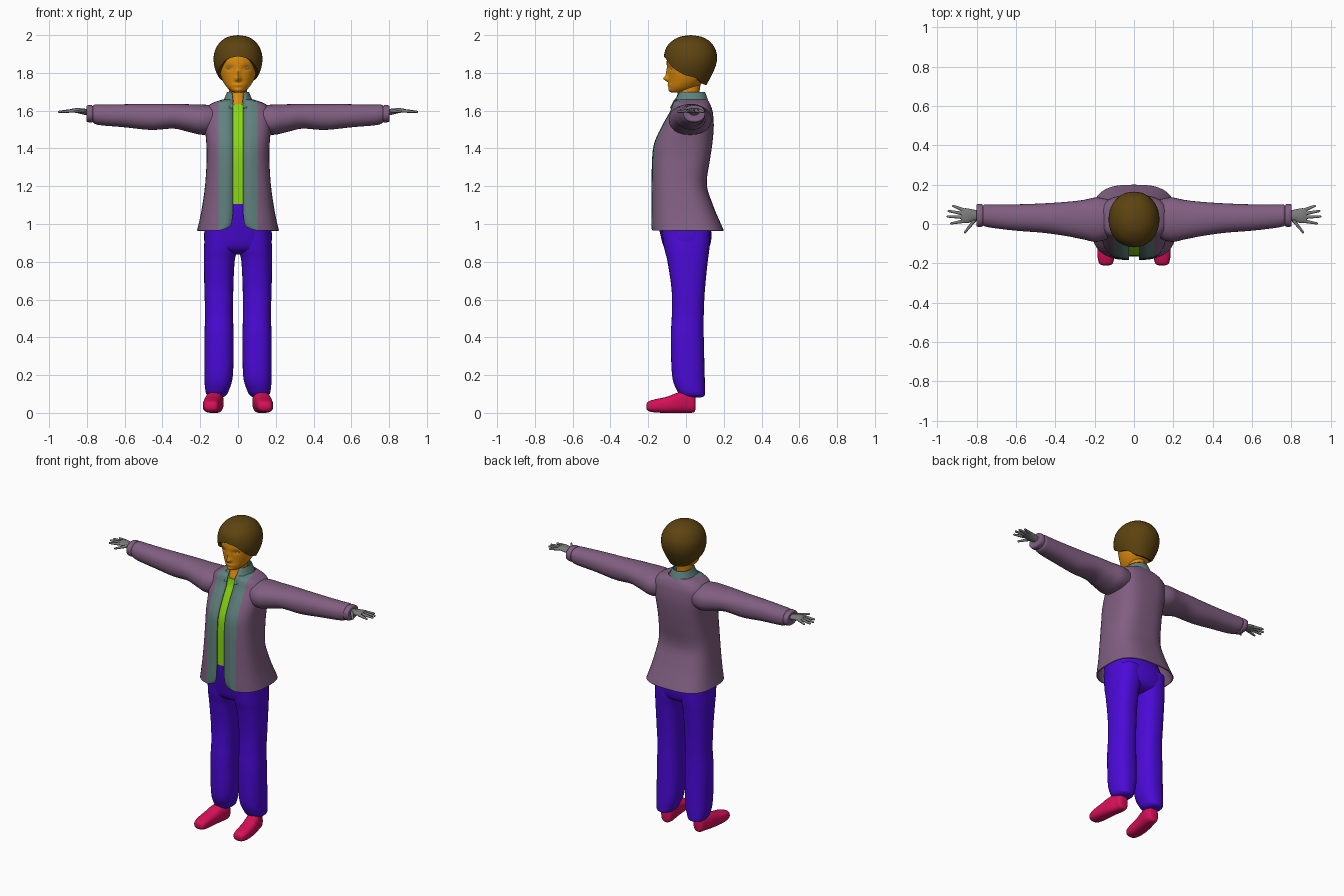
import bpy, bmesh
from math import sin, cos, asin, pi, exp, copysign, radians
from mathutils import Vector, Matrix

start_cube = bpy.data.objects.get("Cube")
if start_cube:
    bpy.data.objects.remove(start_cube, do_unlink=True)


def material(name, r, g, b):
    mat = bpy.data.materials.new(name)
    mat.use_nodes = True
    mat.diffuse_color = (r, g, b, 1)
    mat.node_tree.nodes["Principled BSDF"].inputs["Base Color"].default_value = (r, g, b, 1)
    return mat


SKIN = material("orange skin", .75, .27, .004)
HAIR = material("brown hair", .11, .056, .005)
JACKET = material("mauve jacket", .22, .115, .22)
LAPEL = material("grey green lapel", .115, .22, .205)
SHIRT = material("lime shirt", .25, .68, .005)
TROUSERS = material("violet trousers", .07, .003, .68)
SHOES = material("crimson shoes", .68, .005, .1)
GREY = material("grey hands", .2, .2, .2)
EYES = material("pale grey eyes", .42, .42, .42)


def finish(name, bm, mats, mirror=False, angle=50):
    bmesh.ops.remove_doubles(bm, verts=bm.verts, dist=.0002)
    bmesh.ops.recalc_face_normals(bm, faces=bm.faces)
    mesh = bpy.data.meshes.new(name)
    bm.to_mesh(mesh)
    bm.free()
    obj = bpy.data.objects.new(name, mesh)
    bpy.context.collection.objects.link(obj)
    for mat in mats:
        mesh.materials.append(mat)
    bpy.ops.object.select_all(action='DESELECT')
    obj.select_set(True)
    bpy.context.view_layer.objects.active = obj
    bpy.ops.object.shade_smooth_by_angle(angle=radians(angle))
    if mirror:
        obj.modifiers.new("mirror", 'MIRROR').use_mirror_merge = False
    return obj


def smooth_sections(secs, steps):
    """Catmull-Rom interpolation through the sections."""
    out = []
    for i in range(len(secs) - 1):
        a, b, c, d = (secs[max(0, min(len(secs) - 1, i + k))] for k in (-1, 0, 1, 2))
        for s in range(steps):
            t = s / steps
            out.append([q + .5 * t * (r - p + t * (2 * p - 5 * q + 4 * r - w + t * (3 * (q - r) + w - p)))
                        for p, q, r, w in zip(a, b, c, d)])
    return out + [list(secs[-1])]


def oval(sec, angle, n):
    """Point on a superellipse; the angle starts at the low v side."""
    u0, u1, v0, v1 = sec[1:5]
    s, c = sin(angle), cos(angle)
    u = (u0 + u1) / 2 + (u1 - u0) / 2 * copysign(abs(s) ** (2 / n), s)
    v = (v0 + v1) / 2 - (v1 - v0) / 2 * copysign(abs(c) ** (2 / n), c)
    return u, v


def open_angles(half_width, gap, panel, n, count=18):
    """Angles round an oval that is open at the front, with a panel beside the gap."""
    a, b = (asin(max(0, min(1, x / half_width)) ** (n / 2)) for x in (gap, max(panel, gap + .005)))
    half = [a, (a + b) / 2, b] + [b + (pi - b) * (i + 1) / count for i in range(count)]
    return half + [2 * pi - x for x in reversed(half[:-1])]


def loft(name, axis, secs, mats, n=2, segs=32, steps=5, panel=None, warp=None, mirror=False):
    """Skin over sections (position, u0, u1, v0, v1, optional front gap)."""
    bm = bmesh.new()
    rings = []
    for sec in smooth_sections(secs, steps):
        if panel:
            angles = open_angles((sec[2] - sec[1]) / 2, sec[5], panel, n)
        else:
            angles = [2 * pi * j / segs for j in range(segs)]
        ring = []
        for angle in angles:
            u, v = oval(sec, angle, n)
            p = {'x': (sec[0], u, v), 'y': (u, sec[0], v), 'z': (u, v, sec[0])}[axis]
            ring.append(bm.verts.new(warp(*p) if warp else p))
        rings.append(ring)
    count = len(rings[0])
    for low, high in zip(rings, rings[1:]):
        for j in range(count - 1 if panel else count):
            k = (j + 1) % count
            face = bm.faces.new((low[j], low[k], high[k], high[j]))
            if panel and len(mats) > 1 and (j < 2 or j > count - 4):
                face.material_index = 1
    if not panel:
        bm.faces.new(rings[0])
        bm.faces.new(rings[-1])
    return finish(name, bm, mats, mirror)


def sym(z, half, front, back, *rest):
    return (z, -half, half, front, back, *rest)


# Head with nose, lips, chin and eye sockets raised from the oval
def face_shape(x, y, z):
    if y < 0:
        def bump(cx, cz, sx, sz):
            return exp(-((abs(x) - cx) / sx) ** 2 - ((z - cz) / sz) ** 2)
        y -= .026 * bump(0, 1.768, .014, .014) + .013 * bump(0, 1.795, .011, .025)
        y -= .007 * bump(0, 1.736, .024, .009) + .006 * bump(0, 1.708, .025, .012)
        y += .008 * bump(.045, 1.826, .02, .013)
    return x, y, z


loft("head", 'z', [
    sym(1.695, .015, -.07, -.02), sym(1.703, .036, -.084, .02), sym(1.725, .06, -.09, .06),
    sym(1.76, .082, -.09, .1), sym(1.8, .096, -.094, .12), sym(1.85, .103, -.102, .135),
    sym(1.9, .1, -.095, .13), sym(1.95, .07, -.06, .1)], [SKIN], segs=72, steps=8, warp=face_shape)
loft("neck", 'z', [
    sym(1.58, .055, -.07, .06), sym(1.64, .05, -.06, .065), sym(1.69, .047, -.045, .07),
    sym(1.76, .05, -.04, .08)], [SKIN])

# Eyes
bm = bmesh.new()
bmesh.ops.create_uvsphere(bm, u_segments=16, v_segments=10, radius=1, matrix=Matrix.Translation(
    (.045, -.074, 1.826)) @ Matrix.Rotation(.35, 4, 'Z') @ Matrix.Diagonal((.018, .008, .007, 1)))
finish("eyes", bm, [EYES], mirror=True)

# Hair cap: each column runs from the crown down to the hairline
crown = smooth_sections([
    sym(2, 0, .025, .025), sym(1.992, .05, -.03, .08), sym(1.97, .088, -.072, .122),
    sym(1.94, .112, -.101, .148), sym(1.9, .127, -.115, .163), sym(1.85, .128, -.117, .161),
    sym(1.8, .114, -.105, .142), sym(1.72, .075, -.06, .1)], 6)
hairline = smooth_sections([(0, 1.888), (.45, 1.872), (.9, 1.825), (1.35, 1.79), (1.8, 1.775),
                            (2.4, 1.742), (pi, 1.735)], 6)


def lookup(table, key):
    for a, b in zip(table, table[1:]):
        if min(a[0], b[0]) <= key <= max(a[0], b[0]):
            t = (key - a[0]) / ((b[0] - a[0]) or 1)
            return [p + (q - p) * t for p, q in zip(a, b)]
    return table[-1]


bm = bmesh.new()
columns = []
for j in range(48):
    angle = 2 * pi * j / 48
    bottom = lookup(hairline, min(angle, 2 * pi - angle))[1]
    column = []
    for i in range(17):
        z = 2 - (2 - bottom) * (i / 16) ** 1.7
        x, y = oval(lookup(crown, z), angle, 2.1)
        column.append(bm.verts.new((x, y, z)))
    column.append(bm.verts.new((x * .8, .025 + (y - .025) * .8, z + .006)))
    columns.append(column)
for j, left in enumerate(columns):
    right = columns[(j + 1) % 48]
    for i in range(17):
        bm.faces.new((left[i], left[i + 1], right[i + 1], right[i]))
finish("hair", bm, [HAIR])

# Open jacket body with lapel panels, and the stand collar
jacket = loft("jacket_body", 'z', [
    sym(.965, .217, -.183, .2, .1), sym(.985, .212, -.184, .192, .045), sym(1.03, .202, -.184, .172, .03),
    sym(1.1, .189, -.183, .143, .027), sym(1.21, .174, -.182, .11, .026), sym(1.34, .166, -.18, .127, .026),
    sym(1.43, .168, -.168, .14, .026), sym(1.52, .176, -.127, .147, .026), sym(1.59, .174, -.088, .142, .026),
    sym(1.625, .158, -.076, .132, .026), sym(1.645, .125, -.07, .122, .026),
    sym(1.66, .08, -.06, .11, .026)], [JACKET, LAPEL], n=2.9, panel=.104)
collar = loft("collar", 'z', [
    sym(1.615, .1, -.088, .124, .028), sym(1.65, .08, -.07, .118, .028),
    sym(1.675, .068, -.055, .11, .03), sym(1.7, .058, -.045, .1, .036)], [LAPEL], n=2.2, panel=.06)
for cloth in (jacket, collar):
    thick = cloth.modifiers.new("thickness", 'SOLIDIFY')
    thick.thickness = .006

# Sleeves with a turned cuff
loft("sleeves", 'x', [
    (.08, -.05, .11, 1.49, 1.625), (.18, -.09, .135, 1.472, 1.632), (.26, -.078, .122, 1.487, 1.634),
    (.34, -.062, .113, 1.505, 1.636), (.46, -.045, .105, 1.498, 1.636), (.6, -.034, .1, 1.512, 1.634),
    (.72, -.02, .1, 1.522, 1.632), (.758, -.012, .1, 1.53, 1.632), (.768, -.008, .094, 1.54, 1.625),
    (.775, -.014, .101, 1.536, 1.63), (.8, -.012, .1, 1.542, 1.627), (.801, .005, .083, 1.56, 1.613)],
    [JACKET], n=2.2, mirror=True)

# Shirt front showing in the gap
loft("shirt", 'z', [
    sym(1.105, .15, -.166, .08), sym(1.34, .14, -.163, .09), sym(1.43, .14, -.15, .1),
    sym(1.52, .14, -.112, .11), sym(1.59, .12, -.076, .1), sym(1.635, .06, -.066, .08)], [SHIRT], n=2.9)

# Trousers: hips and a mirrored leg
loft("hips", 'z', [
    sym(.838, .04, -.03, .06), sym(.848, .1, -.075, .095), sym(.875, .168, -.115, .123),
    sym(.95, .179, -.137, .135), sym(1.04, .165, -.155, .11), sym(1.11, .15, -.162, .08)], [TROUSERS], n=2.5)
loft("trouser_legs", 'z', [
    (.082, .085, .14, .005, .08), (.092, .064, .162, -.025, .098), (.12, .048, .173, -.048, .1),
    (.2, .027, .178, -.074, .099), (.4, .024, .178, -.08, .094), (.52, .026, .174, -.075, .094),
    (.65, .025, .178, -.076, .1), (.8, .018, .18, -.098, .115), (.87, .004, .18, -.115, .124),
    (.97, .004, .174, -.13, .13)], [TROUSERS], n=2.4, mirror=True)

# Shoes, toes turned slightly out
loft("shoes", 'y', [
    (-.21, .125, .16, .025, .045), (-.2, .108, .177, .01, .06), (-.16, .098, .186, .002, .073),
    (-.1, .092, .184, 0, .086), (-.04, .083, .175, 0, .108), (.01, .076, .16, 0, .112),
    (.042, .084, .15, .003, .1), (.05, .1, .135, .02, .08)], [SHOES], n=2.6, mirror=True)

# Hands: palm, four spread fingers and a thumb
loft("palms", 'x', [
    (.77, .02, .068, 1.572, 1.606), (.81, .015, .072, 1.577, 1.61), (.85, .004, .08, 1.587, 1.614),
    (.88, .008, .078, 1.592, 1.61)], [GREY], mirror=True)
bm = bmesh.new()
for base, tip in (((.865, .07), (.92, .092)), ((.87, .053), (.943, .066)), ((.87, .035), (.947, .038)),
                  ((.865, .015), (.93, .003)), ((.81, .02), (.86, -.042))):
    a, b = Vector((*base, 1.6)), Vector((*tip, 1.594))
    turn = (b - a).to_track_quat('Z', 'Y').to_matrix().to_4x4()
    bmesh.ops.create_cone(bm, cap_ends=True, segments=10, radius1=.01, radius2=.006,
                          depth=(b - a).length, matrix=Matrix.Translation((a + b) / 2) @ turn)
    bmesh.ops.create_uvsphere(bm, u_segments=10, v_segments=6, radius=.006, matrix=Matrix.Translation(b))
finish("fingers", bm, [GREY], mirror=True)
